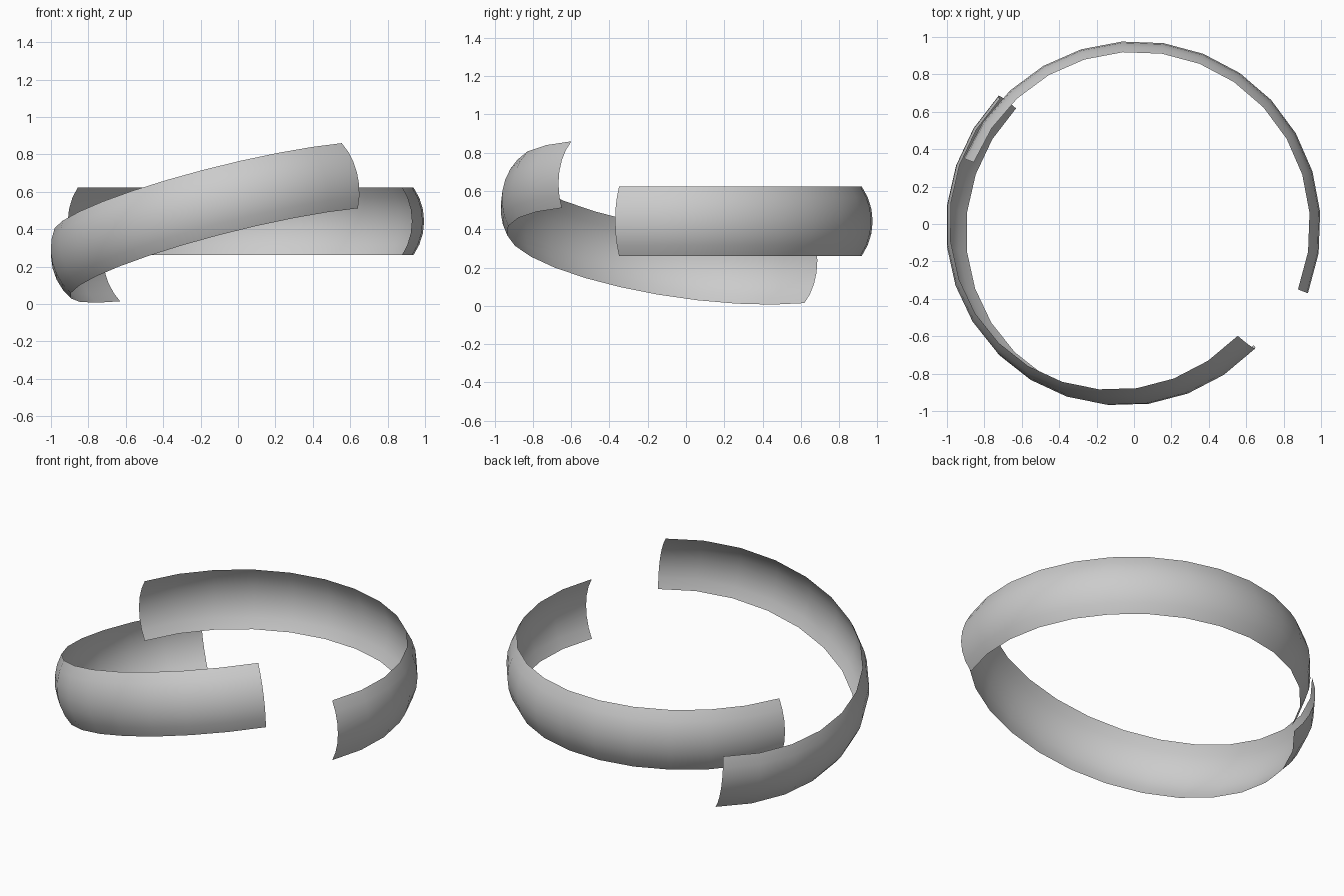
import bpy, bmesh, math
from mathutils import Vector

if "Cube" in bpy.data.objects:
    bpy.data.objects.remove(bpy.data.objects["Cube"])

MID_R, EDGE_R, HALF_H = 0.988, 0.931, 0.181   # band radius at middle and edges, half height
SEGS, STEPS = 14, 6                           # sides along the half turn and across the band


def band(name, centre, normal, start):
    """Half-turn bulging strip, swept from start direction around normal."""
    n = Vector(normal).normalized()
    u = Vector(start)
    u = (u - n * u.dot(n)).normalized()
    v = n.cross(u)
    c = Vector(centre)
    # circular cross-section bulging outwards
    sag = MID_R - EDGE_R
    tube = (HALF_H ** 2 + sag ** 2) / (2 * sag)
    half = math.asin(HALF_H / tube)
    bm = bmesh.new()
    rows = []
    for i in range(SEGS + 1):
        a = math.pi * i / SEGS
        d = u * math.cos(a) + v * math.sin(a)
        row = []
        for j in range(STEPS + 1):
            b = half * (2 * j / STEPS - 1)
            r = MID_R - tube * (1 - math.cos(b))
            row.append(bm.verts.new(c + d * r + n * tube * math.sin(b)))
        rows.append(row)
    for p, q in zip(rows, rows[1:]):
        for j in range(STEPS):
            f = bm.faces.new((p[j], q[j], q[j + 1], p[j + 1]))
            f.smooth = True
    me = bpy.data.meshes.new(name)
    bm.to_mesh(me)
    bm.free()
    ob = bpy.data.objects.new(name, me)
    bpy.context.collection.objects.link(ob)
    return ob


# level half ring at the back right
a0 = math.radians(-21.4)
band("level_band", (0.01, -0.01, 0.442), (0, 0, 1), (math.cos(a0), math.sin(a0), 0))

# tilted half ring at the front left, swept from its low back end to its high front end
t, az = math.radians(16), math.radians(150)
tilt = (math.sin(t) * math.cos(az), math.sin(t) * math.sin(az), math.cos(t))
band("tilted_band", (-0.038, 0.01, 0.437), tilt, (-0.640, 0.637, -0.2475))
